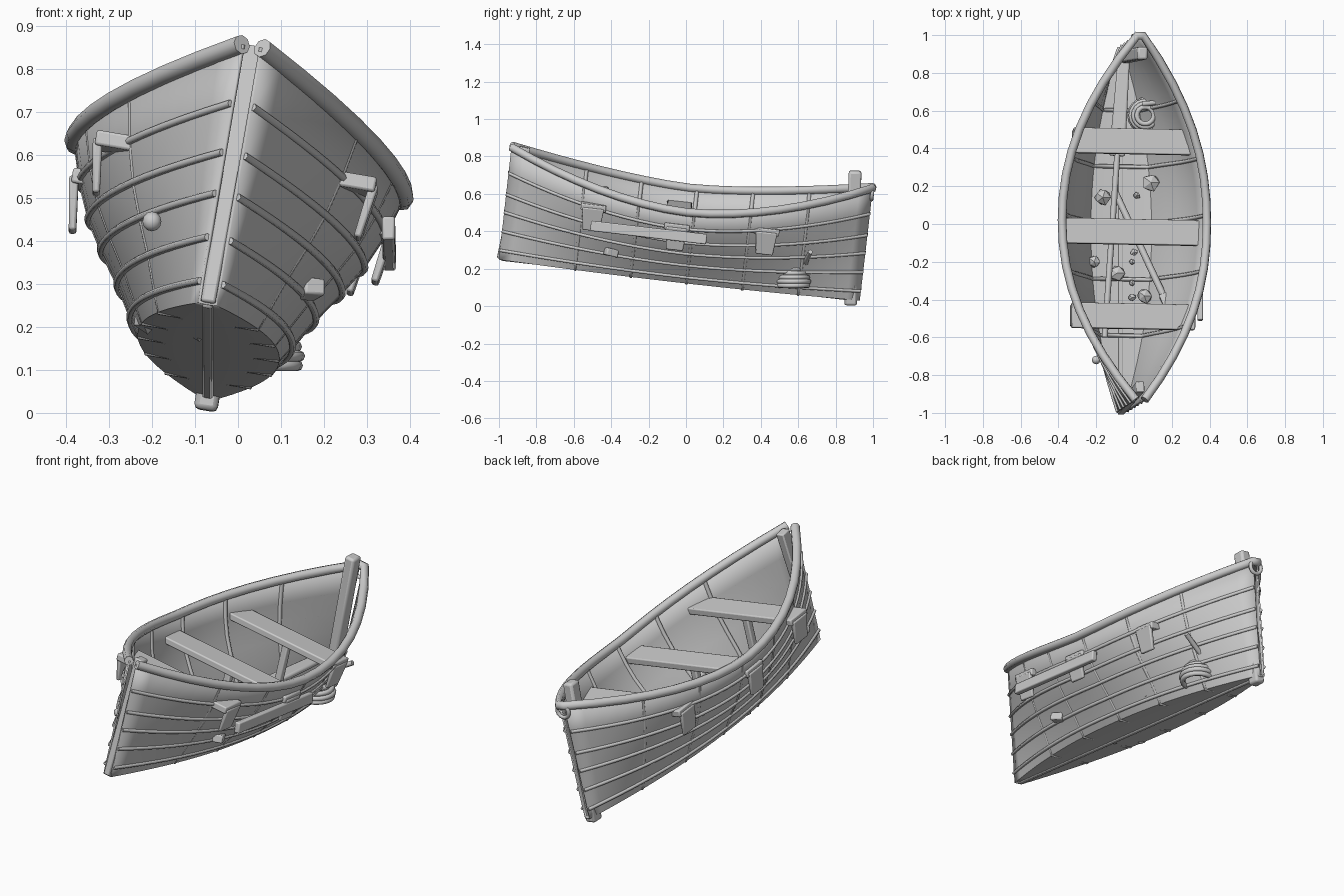
import bpy, bmesh, math, random
from mathutils import Matrix, Vector

if "Cube" in bpy.data.objects:
    bpy.data.objects.remove(bpy.data.objects["Cube"])

random.seed(4)
# Boat frame: keel along y, heeled to +x and bow (-y) raised
M = (Matrix.Translation((-0.07, -0.035, 0.145))
     @ Matrix.Rotation(math.radians(-6.5), 4, 'X')
     @ Matrix.Rotation(math.radians(9.7), 4, 'Y'))
I = Matrix.Identity(4)
HALF = 0.97
PROFILE = [(0, 0.165), (0.08, 0.185), (0.25, 0.228), (0.42, 0.278),
           (0.58, 0.32), (0.77, 0.355), (1, 0.385)]


def hull_point(s, v, side=1, out=0.0):
    """Point on the hull: s = -1 bow..1 stern, v = 0 floor edge..1 gunwale."""
    for (a, wa), (b, wb) in zip(PROFILE, PROFILE[1:]):
        if v <= b:
            w = wa + (wb - wa) * (v - a) / (b - a)
            break
    full = max(0, 1 - abs(s) ** 2.15)
    end = 0.02 if s < 0 else 0.012
    x = w * full + end * abs(s) ** 4 + out
    h = 0.43 + 0.18 * abs(s) ** 1.7
    return Vector((side * x, s * HALF, 0.012 * full + v * (h - 0.012 * full)))


def mesh_object(name, bm, matrix):
    bmesh.ops.recalc_face_normals(bm, faces=bm.faces)
    me = bpy.data.meshes.new(name)
    bm.to_mesh(me)
    bm.free()
    ob = bpy.data.objects.new(name, me)
    bpy.context.collection.objects.link(ob)
    ob.matrix_world = matrix
    return ob


def smooth(ob, angle=40):
    bpy.ops.object.select_all(action='DESELECT')
    ob.select_set(True)
    bpy.context.view_layer.objects.active = ob
    bpy.ops.object.shade_smooth_by_angle(angle=math.radians(angle))


def tube(name, pts, r, matrix=M, cyclic=False, res=2):
    cu = bpy.data.curves.new(name, 'CURVE')
    cu.dimensions = '3D'
    sp = cu.splines.new('POLY')
    sp.points.add(len(pts) - 1)
    for p, q in zip(sp.points, pts):
        p.co = (*q, 1)
    sp.use_cyclic_u = cyclic
    sp.use_smooth = True
    cu.bevel_depth, cu.bevel_resolution, cu.use_fill_caps = r, res, True
    ob = bpy.data.objects.new(name, cu)
    bpy.context.collection.objects.link(ob)
    ob.matrix_world = matrix
    return ob


def beam(name, a, b, w, d, matrix=M, taper=1.0, ref=(1, 0, 0), bevel=0.006):
    """Rectangular bar from a to b; w is measured along ref."""
    a, b = Vector(a), Vector(b)
    t = (b - a).normalized()
    u = Vector(ref)
    u = (u - t * u.dot(t)).normalized()
    n = t.cross(u)
    bm = bmesh.new()
    ends = []
    for c, k in ((a, 1), (b, taper)):
        ends.append([bm.verts.new(c + u * i * w * k / 2 + n * j * d * k / 2)
                     for i, j in ((-1, -1), (1, -1), (1, 1), (-1, 1))])
    bm.faces.new(ends[0])
    bm.faces.new(ends[1])
    for i in range(4):
        j = (i + 1) % 4
        bm.faces.new((ends[0][i], ends[0][j], ends[1][j], ends[1][i]))
    ob = mesh_object(name, bm, matrix)
    if bevel:
        m = ob.modifiers.new("soft_edges", 'BEVEL')
        m.width, m.segments = bevel, 2
    smooth(ob)
    return ob


# Hull shell
N = 28
vs = [p[0] for p in PROFILE]
bm = bmesh.new()
rows = []
for i in range(N + 1):
    s = -1 + 2 * i / N
    row = [hull_point(s, v, -1) for v in reversed(vs)]
    row += [Vector((0, s * HALF, 0))] + [hull_point(s, v, 1) for v in vs]
    rows.append([bm.verts.new(p) for p in row])
for a, b in zip(rows, rows[1:]):
    for k in range(len(a) - 1):
        bm.faces.new((a[k], a[k + 1], b[k + 1], b[k]))
hull = mesh_object("hull", bm, M)
sol = hull.modifiers.new("thickness", 'SOLIDIFY')
sol.thickness, sol.offset = 0.008, 0
smooth(hull, 35)

# Gunwale rail, open at the bow and joined round the stern
steps = [-1 + 2 * i / 16 for i in range(17)]
rail = [hull_point(s, 1, -1, 0.004) for s in steps] + \
       [hull_point(s, 1, 1, 0.004) for s in reversed(steps)]
tube("gunwale", rail, 0.023)

# Plank strips and ribs
for side, tag in ((-1, "left"), (1, "right")):
    for k, v in enumerate((0.08, 0.25, 0.42, 0.58, 0.77)):
        tube(f"plank_strip_{tag}_{k}",
             [hull_point(-1 + i / 12, v, side, 0.006) for i in range(25)], 0.009, res=1)
for k, y in enumerate((-0.56, -0.26, 0.04, 0.34, 0.64)):
    s = y / HALF
    tube(f"rib_{k}", [hull_point(s, v, -1, -0.004) for v in reversed(vs)]
         + [hull_point(s, v, 1, -0.004) for v in vs], 0.011, res=1)

# Keel, bow post and stern post
beam("keel", (0, -0.96, 0), (0, 0.93, 0), 0.025, 0.02)
beam("bow_post", (0, -0.96, 0.0), (0, -0.90, 0.615), 0.034, 0.045, taper=1.3)
beam("stern_post", (0, 0.925, -0.035), (0, 0.868, 0.69), 0.055, 0.068, bevel=0.012)

# Seats running through the hull, with knees outside and a prop below
for k, (y, z, w) in enumerate(((-0.50, 0.385, 0.33), (-0.045, 0.34, 0.378), (0.435, 0.36, 0.315))):
    beam(f"seat_{k}", (-w, y, z), (w, y, z), 0.135, 0.035, ref=(0, 1, 0))
    beam(f"seat_prop_{k}", (0, y, 0), (0, y, z), 0.035, 0.035)
    for side in (-1, 1):
        beam(f"seat_knee_{k}_{side}", (side * (w - 0.004), y, z),
             (side * (w - 0.022), y, z - 0.125), 0.115, 0.022, taper=0.8, ref=(0, 1, 0))

# Mooring ring at the stern
tube("mooring_ring", [(0.034 * math.cos(a), 0.972, 0.58 + 0.034 * math.sin(a))
                      for a in [i * math.tau / 14 for i in range(14)]], 0.01, cyclic=True)

# Loose board on the outer right side
beam("side_board", (0.35, -0.51, 0.43), (0.352, 0.11, 0.357), 0.03, 0.055, I)

# Oars lying on the floor
tube("oar_shaft", [(-0.155, -0.60, 0.32), (-0.085, 0.42, 0.21)], 0.016, I)
blade = beam("oar_blade", (-0.09, 0.36, 0.215), (-0.055, 0.86, 0.2), 0.085, 0.03, I,
             taper=0.75, bevel=0.01)
tube("spare_oar", [(-0.10, 0.17, 0.17), (0.17, -0.41, 0.29)], 0.018, I)
beam("spare_oar_grip", (0.155, -0.37, 0.28), (0.18, -0.43, 0.295), 0.05, 0.04, I)

# Rope coil with a loose end
for k, r in enumerate((0.078, 0.083, 0.076, 0.062, 0.045)):
    tube(f"rope_coil_{k}",
         [(0.06 + r * math.cos(a), 0.575 + r * math.sin(a), 0.11 + 0.022 * k)
          for a in [i * math.tau / 18 for i in range(18)]], 0.013, I, cyclic=True)
tube("rope_end", [(0.05, 0.635, 0.2), (0.13, 0.645, 0.25), (0.21, 0.665, 0.29)], 0.013, I)

# Stones and pebbles on the floor
stones = [(0.09, 0.22, 0.05), (-0.165, 0.14, 0.045), (-0.21, -0.2, 0.034), (-0.09, -0.26, 0.045),
          (0.055, -0.38, 0.043), (0.015, 0.15, 0.02), (0, -0.15, 0.02), (-0.01, -0.2, 0.016),
          (-0.01, -0.31, 0.018), (-0.01, -0.39, 0.022)]
for k, (x, y, r) in enumerate(stones):
    bm = bmesh.new()
    bmesh.ops.create_icosphere(bm, subdivisions=1, radius=r)
    for v in bm.verts:
        v.co *= random.uniform(0.85, 1.15)
    z = 0.15 - 0.114 * y + 0.8 * r + (0.02 if x < -0.15 else 0)
    mesh_object(f"stone_{k}", bm, Matrix.Translation((x, y, z)))

# Plug on the left bow
bm = bmesh.new()
bmesh.ops.create_uvsphere(bm, u_segments=10, v_segments=6, radius=0.023)
smooth(mesh_object("bow_plug", bm, Matrix.Translation((-0.2, -0.72, 0.445))))
